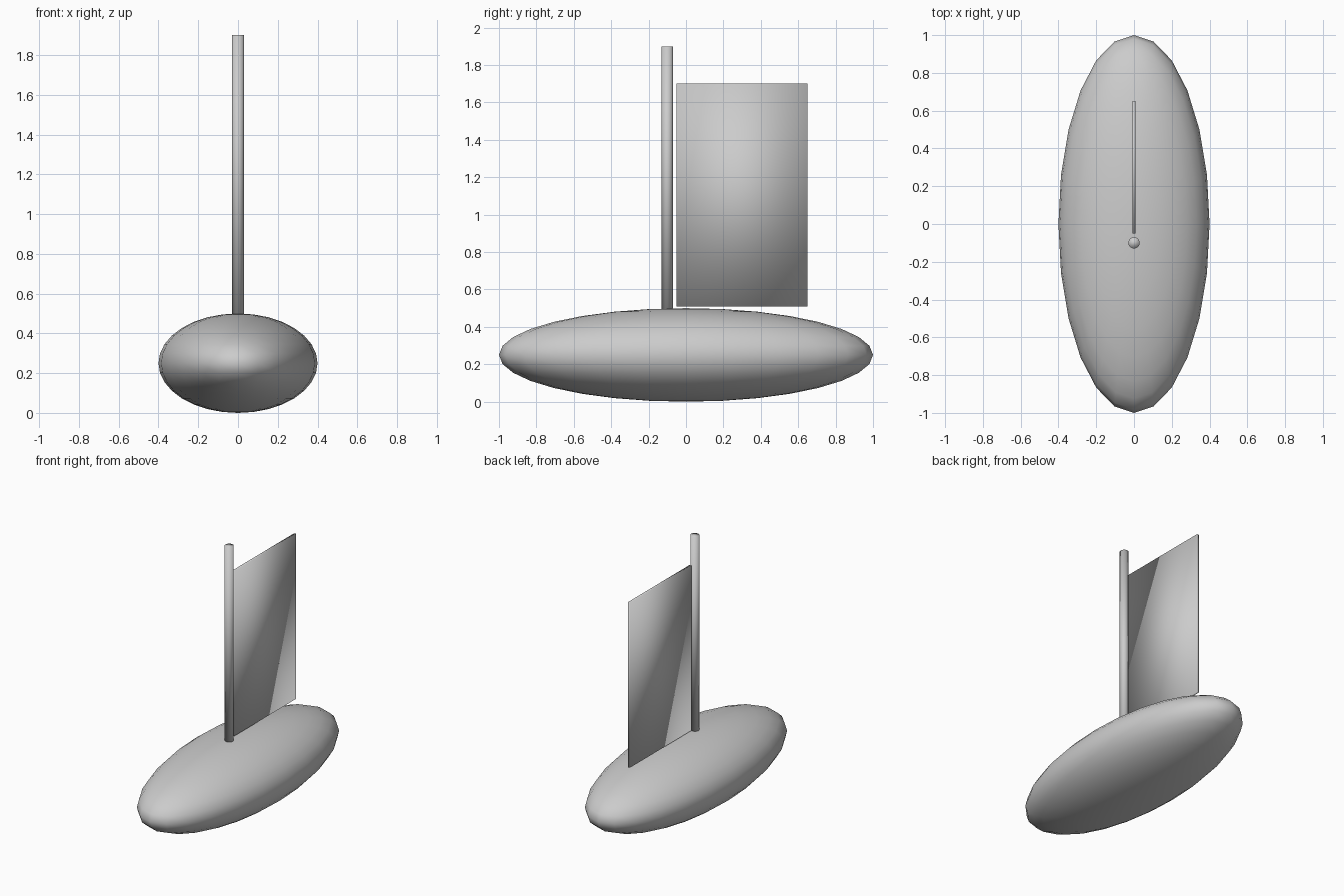
import bpy

# Remove the default cube
cube = bpy.data.objects.get("Cube")
if cube:
    bpy.data.objects.remove(cube, do_unlink=True)

# Single pale grey for every part
GREY = (0.6, 0.6, 0.6, 1.0)
grey = bpy.data.materials.new("pale_grey")
grey.use_nodes = True
grey.diffuse_color = GREY
grey.node_tree.nodes["Principled BSDF"].inputs["Base Color"].default_value = GREY


def finish(name, scale=(1, 1, 1)):
    """Name, scale, colour and smooth the part just added."""
    part = bpy.context.object
    part.name = part.data.name = name
    part.scale = scale
    bpy.ops.object.transform_apply(location=False, rotation=False, scale=True)
    part.data.materials.clear()
    part.data.materials.append(grey)
    bpy.ops.object.shade_smooth()
    return part


# Hull: stretched sphere
bpy.ops.mesh.primitive_uv_sphere_add(segments=24, ring_count=16, radius=1, location=(0, 0, 0.25))
finish("hull", (0.4, 1.0, 0.25))

# Mast: slim upright pole resting on the hull
MAST_BASE, MAST_TOP = 0.49, 1.9
bpy.ops.mesh.primitive_cylinder_add(vertices=16, radius=0.03, depth=MAST_TOP - MAST_BASE,
                                    location=(0, -0.1, (MAST_BASE + MAST_TOP) / 2))
finish("mast")

# Sail: thin softly shaded panel behind the mast
bpy.ops.mesh.primitive_cube_add(size=1, location=(0, 0.3, 1.105))
finish("sail", (0.015, 0.7, 1.19))
